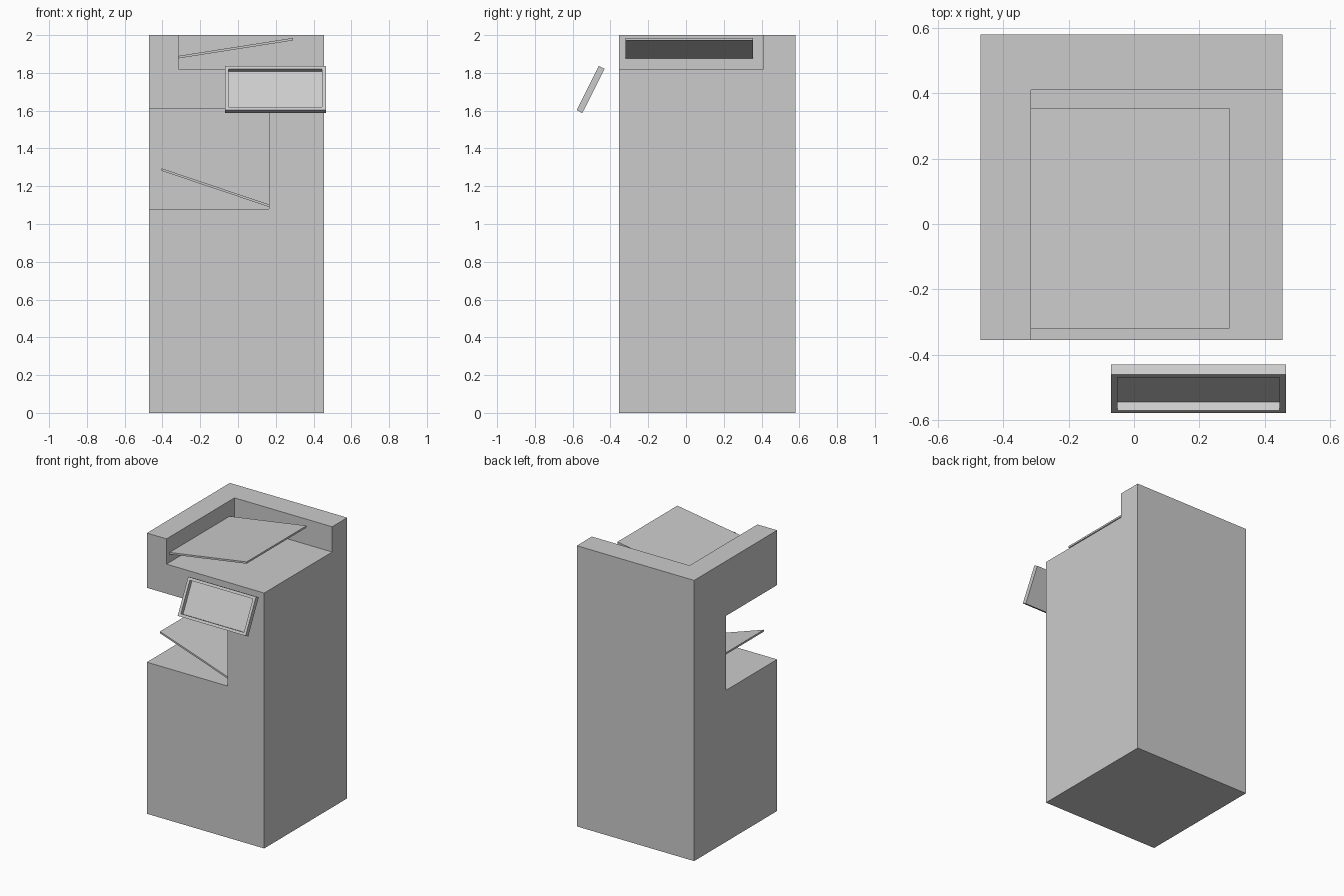
import bpy, bmesh
from math import atan2
from mathutils import Vector

if "Cube" in bpy.data.objects:
    bpy.data.objects.remove(bpy.data.objects["Cube"])


def add_mesh(name, bm):
    bmesh.ops.recalc_face_normals(bm, faces=bm.faces)
    mesh = bpy.data.meshes.new(name)
    bm.to_mesh(mesh)
    bm.free()
    ob = bpy.data.objects.new(name, mesh)
    bpy.context.collection.objects.link(ob)
    return ob


def prism(name, profile, y0, y1):
    """Extrude an (x, z) profile from y0 to y1."""
    bm = bmesh.new()
    face = bm.faces.new([bm.verts.new((x, y0, z)) for x, z in profile])
    out = bmesh.ops.extrude_face_region(bm, geom=[face])
    verts = [v for v in out["geom"] if isinstance(v, bmesh.types.BMVert)]
    bmesh.ops.translate(bm, verts=verts, vec=(0, y1 - y0, 0))
    return add_mesh(name, bm)


def box(name, x0, x1, y0, y1, z0, z1):
    return prism(name, [(x0, z0), (x1, z0), (x1, z1), (x0, z1)], y0, y1)


def plate(name, x0, z0, x1, z1, y0, y1, t=0.013):
    return prism(name, [(x0, z0), (x1, z1), (x1, z1 + t), (x0, z0 + t)], y0, y1)


# Cabinet with a corner cut at the top and an open bay in the front left
cabinet = box("cabinet", -0.47, 0.455, -0.355, 0.58, 0, 2)
cutters = [
    box("top_cutter", -0.315, 0.6, -0.5, 0.41, 1.82, 2.2),
    box("bay_cutter", -0.6, 0.165, -0.5, 0.22, 1.08, 1.61),
]
for cutter in cutters:
    cutter.hide_render = True
    mod = cabinet.modifiers.new(cutter.name, "BOOLEAN")
    mod.operation = "DIFFERENCE"
    mod.solver = "EXACT"
    mod.object = cutter
graph = bpy.context.evaluated_depsgraph_get()
cut_mesh = bpy.data.meshes.new_from_object(cabinet.evaluated_get(graph))
cabinet.modifiers.clear()
cabinet.data = cut_mesh
for cutter in cutters:
    bpy.data.objects.remove(cutter)

# Sloping trays in the two recesses
plate("upper_tray", -0.315, 1.877, 0.292, 1.972, -0.32, 0.355)
plate("lower_tray", -0.405, 1.282, 0.165, 1.09, -0.30, 0.20)

# Tilted screen with a recessed face
bm = bmesh.new()
bmesh.ops.create_cube(bm, size=1)
bmesh.ops.scale(bm, verts=bm.verts, vec=(0.535, 0.034, 0.262))
bm.normal_update()
front = min(bm.faces, key=lambda f: f.calc_center_median().y)
bmesh.ops.inset_region(bm, faces=[front], thickness=0.027)
inner = bmesh.ops.extrude_discrete_faces(bm, faces=[front])["faces"][0]
bmesh.ops.translate(bm, verts=inner.verts, vec=Vector((0, 0.028, 0)))
screen = add_mesh("screen", bm)
screen.rotation_euler.x = -atan2(0.118, 0.234)
screen.location = (0.1975, -0.505, 1.712)
